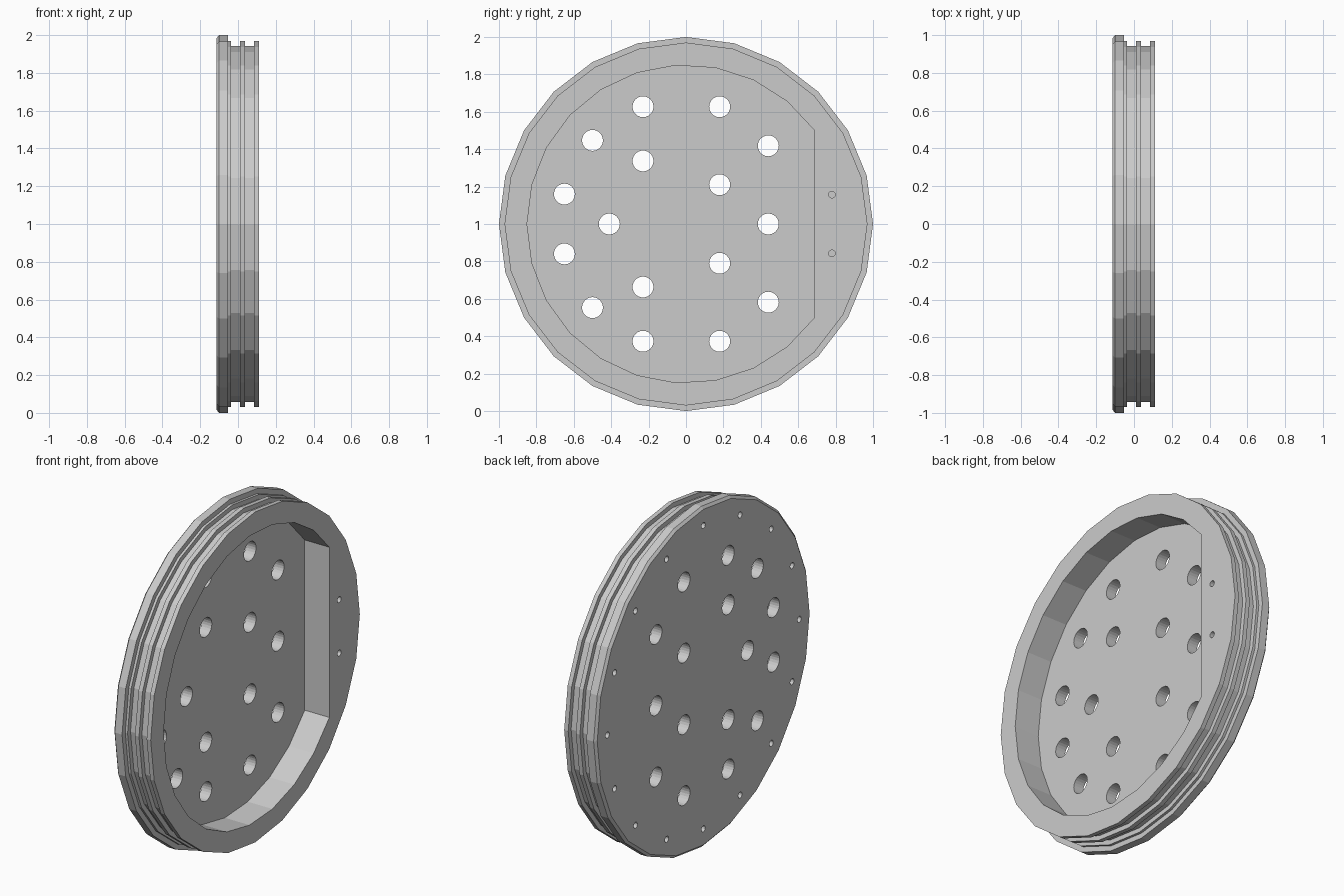
import bpy, bmesh
from math import cos, sin, pi, radians

if "Cube" in bpy.data.objects:
    bpy.data.objects.remove(bpy.data.objects["Cube"])


def finish(name, bm):
    bmesh.ops.recalc_face_normals(bm, faces=bm.faces)
    mesh = bpy.data.meshes.new(name)
    bm.to_mesh(mesh)
    bm.free()
    ob = bpy.data.objects.new(name, mesh)
    bpy.context.collection.objects.link(ob)
    return ob


def prism(bm, outline, x0, x1):
    """Closed solid running along x from a (y, z) outline."""
    a = [bm.verts.new((x0, y, z)) for y, z in outline]
    b = [bm.verts.new((x1, y, z)) for y, z in outline]
    n = len(a)
    bm.faces.new(a)
    bm.faces.new(b[::-1])
    for i in range(n):
        j = (i + 1) % n
        bm.faces.new((a[i], b[i], b[j], a[j]))


def hole(bm, y, z, r, x0, x1, sides):
    prism(bm, [(y + r * cos(2 * pi * i / sides), 1 + z + r * sin(2 * pi * i / sides))
               for i in range(sides)], x0, x1)


def cut(target, cutter):
    mod = target.modifiers.new(cutter.name, 'BOOLEAN')
    mod.operation = 'DIFFERENCE'
    mod.solver = 'EXACT'
    mod.object = cutter
    cutter.hide_render = True
    dg = bpy.context.evaluated_depsgraph_get()
    mesh = bpy.data.meshes.new_from_object(target.evaluated_get(dg))
    target.modifiers.clear()
    target.data = mesh
    bpy.data.objects.remove(cutter)


# Turned plate: flange and ribbed rim, profile as (x, radius)
PROFILE = [(-.113, .985), (-.10, 1), (-.053, 1), (-.053, .97), (-.038, .97),
           (-.038, .943), (.01, .943), (.01, .97), (.036, .97), (.036, .943),
           (.086, .943), (.086, .97), (.112, .97)]
SIDES = 24
bm = bmesh.new()
rings = [[bm.verts.new((x, r * cos(2 * pi * i / SIDES), 1 + r * sin(2 * pi * i / SIDES)))
          for i in range(SIDES)] for x, r in PROFILE]
for p, q in zip(rings, rings[1:]):
    for i in range(SIDES):
        j = (i + 1) % SIDES
        bm.faces.new((p[i], p[j], q[j], q[i]))
bm.faces.new(rings[0])
bm.faces.new(rings[-1][::-1])
plate = finish("end_plate", bm)

# Round pocket with one flat side
bm = bmesh.new()
arc = [radians(36 + 14.4 * i) for i in range(21)]
prism(bm, [(.85 * cos(a), 1 + .85 * sin(a)) for a in arc], -.048, .3)
cut(plate, finish("pocket_cutter", bm))

# Through holes, mirrored above and below the centre line
bm = bmesh.new()
for y, z in [(-.23, .627), (.18, .627), (-.5, .447), (-.23, .337), (.44, .418),
             (-.65, .16), (.18, .21), (-.41, 0), (.44, 0)]:
    for s in ((1, -1) if z else (1,)):
        hole(bm, y, s * z, .056, -.3, .3, 24)

# Two blind holes beside the flat, and the bolt circle on the back
for s in (1, -1):
    hole(bm, .78, s * .157, .018, .03, .3, 12)
for i in range(16):
    a = 2 * pi * i / 16
    hole(bm, .89 * cos(a), .89 * sin(a), .018, -.3, -.02, 12)
cut(plate, finish("hole_cutter", bm))
